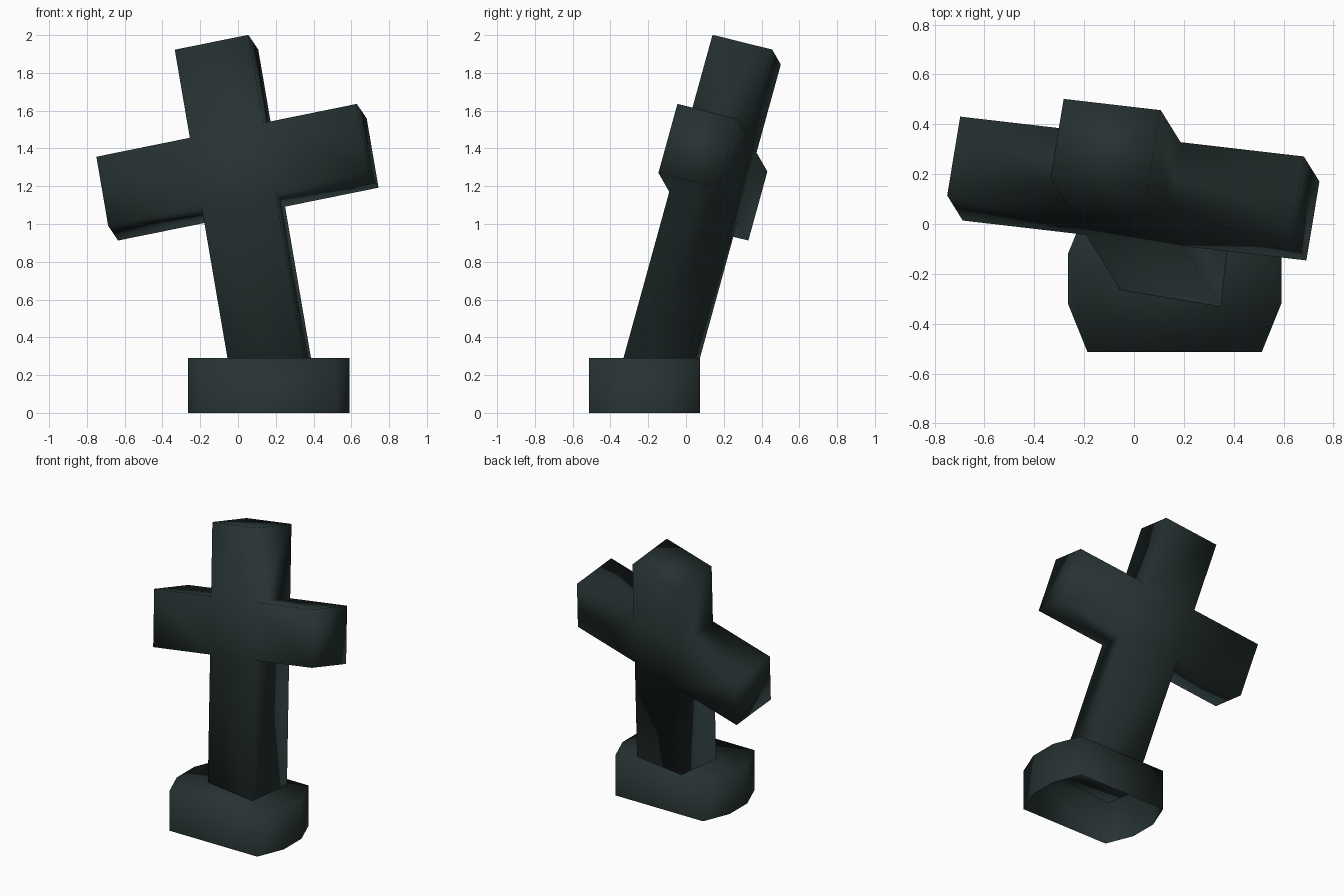
import bpy, bmesh
from mathutils import Vector

if "Cube" in bpy.data.objects:
    bpy.data.objects.remove(bpy.data.objects["Cube"])

stone = bpy.data.materials.new("dark slate stone")
stone.diffuse_color = (0.020, 0.032, 0.032, 1)
stone.use_nodes = True
stone.node_tree.nodes["Principled BSDF"].inputs["Base Color"].default_value = stone.diffuse_color


def finish(name, bm):
    """Turn a bmesh into a smooth-shaded stone object."""
    bmesh.ops.remove_doubles(bm, verts=bm.verts, dist=0.0005)
    bmesh.ops.recalc_face_normals(bm, faces=bm.faces)
    me = bpy.data.meshes.new(name)
    bm.to_mesh(me)
    bm.free()
    me.materials.append(stone)
    for p in me.polygons:
        p.use_smooth = True
    ob = bpy.data.objects.new(name, me)
    bpy.context.collection.objects.link(ob)
    return ob


def extrude(bm, faces, offset):
    """Extrude faces along a vector, keeping the starting faces."""
    geom = bmesh.ops.extrude_face_region(bm, geom=faces, use_keep_orig=True)["geom"]
    moved = [g for g in geom if isinstance(g, bmesh.types.BMVert)]
    bmesh.ops.translate(bm, verts=moved, vec=offset)


# Leaning cross: local axes of the tilted slab
right = Vector((0.974, -0.113, 0.1976)).normalized()
up = Vector((-0.161, 0.262, 0.952))
up = (up - right * up.dot(right)).normalized()
back = up.cross(right)
top = Vector((-0.14, 0.163, 1.962))      # middle of the front top edge

cols = [-0.708, -0.2, 0.2, 0.708]        # across the arms
rows = [0.0, -0.49, -0.874, -1.86]       # down the stem
bm = bmesh.new()
grid = [[bm.verts.new(top + right * c + up * r) for c in cols] for r in rows]
faces = []
for i in range(3):
    for j in range(3):
        if i == 1 or j == 1:             # plus-shaped set of cells
            faces.append(bm.faces.new((grid[i][j], grid[i + 1][j],
                                       grid[i + 1][j + 1], grid[i][j + 1])))
bmesh.ops.delete(bm, geom=[v for v in bm.verts if not v.link_faces], context='VERTS')
extrude(bm, faces, back * 0.33)
finish("leaning_cross", bm)

# Plinth: eight-sided block with an open underside
cx, cy, height = 0.163, -0.22, 0.29
quarter = [(0.35, 0.293), (0.428, 0.10)]
outline = quarter + [(x, -y) for x, y in reversed(quarter)]
outline += [(-x, -y) for x, y in outline]
bm = bmesh.new()
low = [bm.verts.new((cx + x, cy + y, 0)) for x, y in outline]
high = [bm.verts.new((cx + x, cy + y, height)) for x, y in outline]
n = len(outline)
for i in range(n):
    k = (i + 1) % n
    bm.faces.new((low[k], low[i], high[i], high[k]))
bm.faces.new(high[::-1])
finish("plinth", bm)
